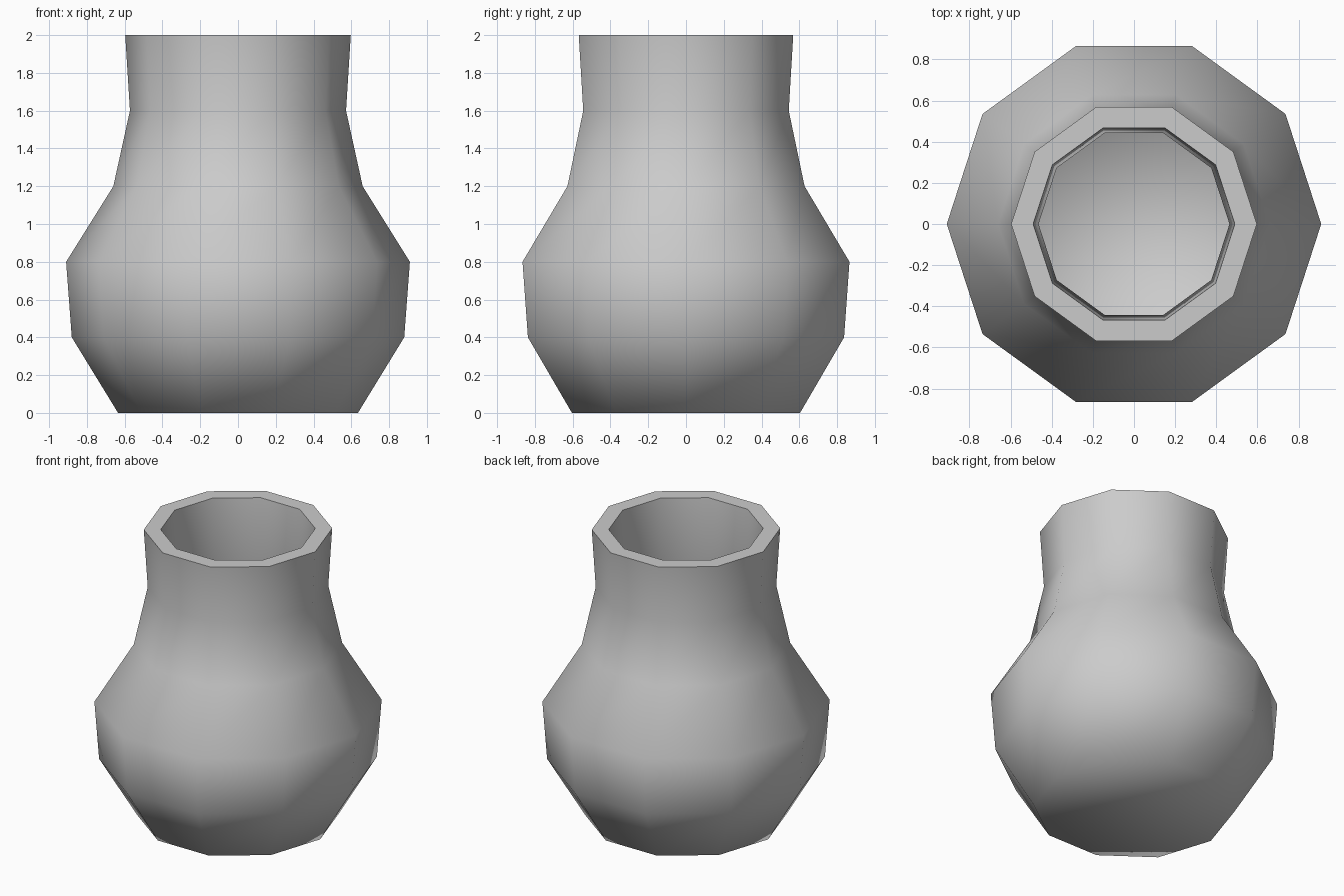
import bpy, bmesh, math

if "Cube" in bpy.data.objects:
    bpy.data.objects.remove(bpy.data.objects["Cube"])

SIDES = 10
# (radius, height): outer wall upwards, then inner wall back down
outer = [(0.635, 0), (0.88, 0.4), (0.91, 0.8), (0.66, 1.2), (0.572, 1.6), (0.597, 2.0)]
inner = [(0.49, 2.0), (0.464, 1.59), (0.561, 1.16), (0.803, 0.773), (0.778, 0.433), (0.573, 0.1)]


def ring(bm, r, z):
    step = 2 * math.pi / SIDES
    return [bm.verts.new((r * math.cos(i * step), r * math.sin(i * step), z))
            for i in range(SIDES)]


# Hollow ten-sided vase
bm = bmesh.new()
rings = [ring(bm, r, z) for r, z in outer + inner]
for a, b in zip(rings, rings[1:]):
    for i in range(SIDES):
        j = (i + 1) % SIDES
        bm.faces.new((a[i], a[j], b[j], b[i]))
bm.faces.new(rings[0][::-1])   # underside
bm.faces.new(rings[-1])        # inner floor
bmesh.ops.recalc_face_normals(bm, faces=bm.faces)

mesh = bpy.data.meshes.new("vase")
bm.to_mesh(mesh)
bm.free()
vase = bpy.data.objects.new("vase", mesh)
bpy.context.collection.objects.link(vase)

# Soft walls, crisp rim
bpy.context.view_layer.objects.active = vase
vase.select_set(True)
bpy.ops.object.shade_smooth_by_angle(angle=math.radians(65))
